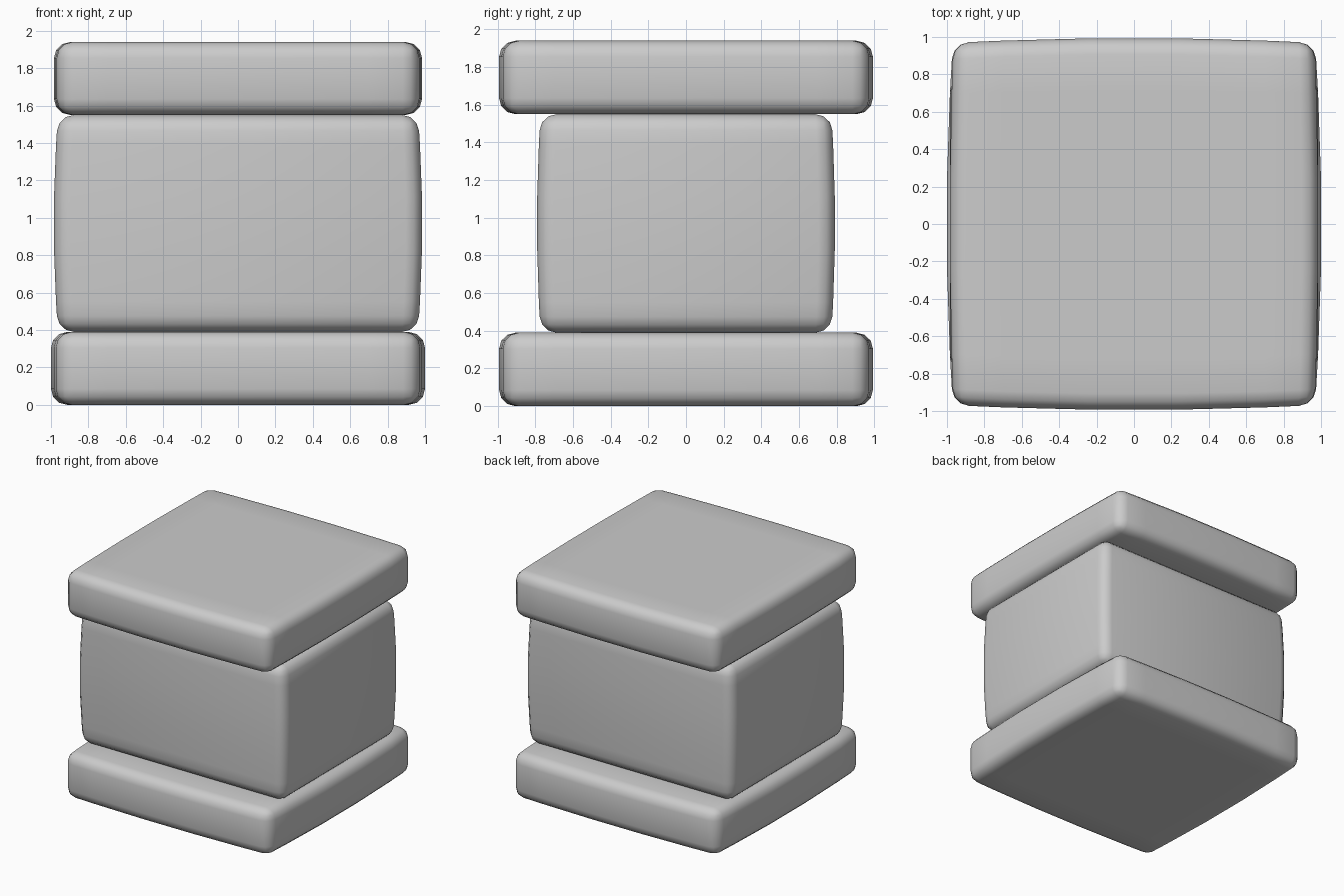
import bpy, bmesh
from mathutils import Vector

if "Cube" in bpy.data.objects:
    bpy.data.objects.remove(bpy.data.objects["Cube"])


def cushion(name, hx, hy, z0, z1, bow_x, bow_y, upright):
    """Rounded block; sides bow outward in plan, or along the height if upright."""
    bm = bmesh.new()
    bmesh.ops.create_cube(bm, size=2)
    hz = (z1 - z0) / 2
    bmesh.ops.scale(bm, vec=(hx, hy, hz), verts=bm.verts)
    bmesh.ops.bevel(bm, geom=bm.edges[:], offset=0.085, segments=3,
                    profile=0.5, affect='EDGES')
    # cross cuts that carry the bulge
    half = (hx, hy, hz)
    for axis in ((2,) if upright else (0, 1)):
        normal = Vector((0, 0, 0))
        normal[axis] = 1
        for f in (-0.72, -0.25, 0.25, 0.72):
            bmesh.ops.bisect_plane(bm, geom=bm.verts[:] + bm.edges[:] + bm.faces[:],
                                   plane_co=normal * half[axis] * f, plane_no=normal)
    # outward bulge
    for v in bm.verts:
        u, w, t = v.co.x / hx, v.co.y / hy, v.co.z / hz
        kx = 1 - (t if upright else w) ** 2
        ky = 1 - (t if upright else u) ** 2
        v.co.x += u * bow_x * kx
        v.co.y += w * bow_y * ky
        v.co.z += (z0 + z1) / 2
    bmesh.ops.recalc_face_normals(bm, faces=bm.faces[:])
    for f in bm.faces:
        f.smooth = True
    mesh = bpy.data.meshes.new(name)
    bm.to_mesh(mesh)
    bm.free()
    ob = bpy.data.objects.new(name, mesh)
    bpy.context.collection.objects.link(ob)
    return ob


# base slab, narrower core block, top slab
cushion("base_slab", 0.968, 0.968, 0.0, 0.39, 0.034, 0.026, False)
cushion("core_block", 0.962, 0.772, 0.39, 1.55, 0.023, 0.019, True)
cushion("top_slab", 0.966, 0.968, 1.55, 1.94, 0.019, 0.026, False)
